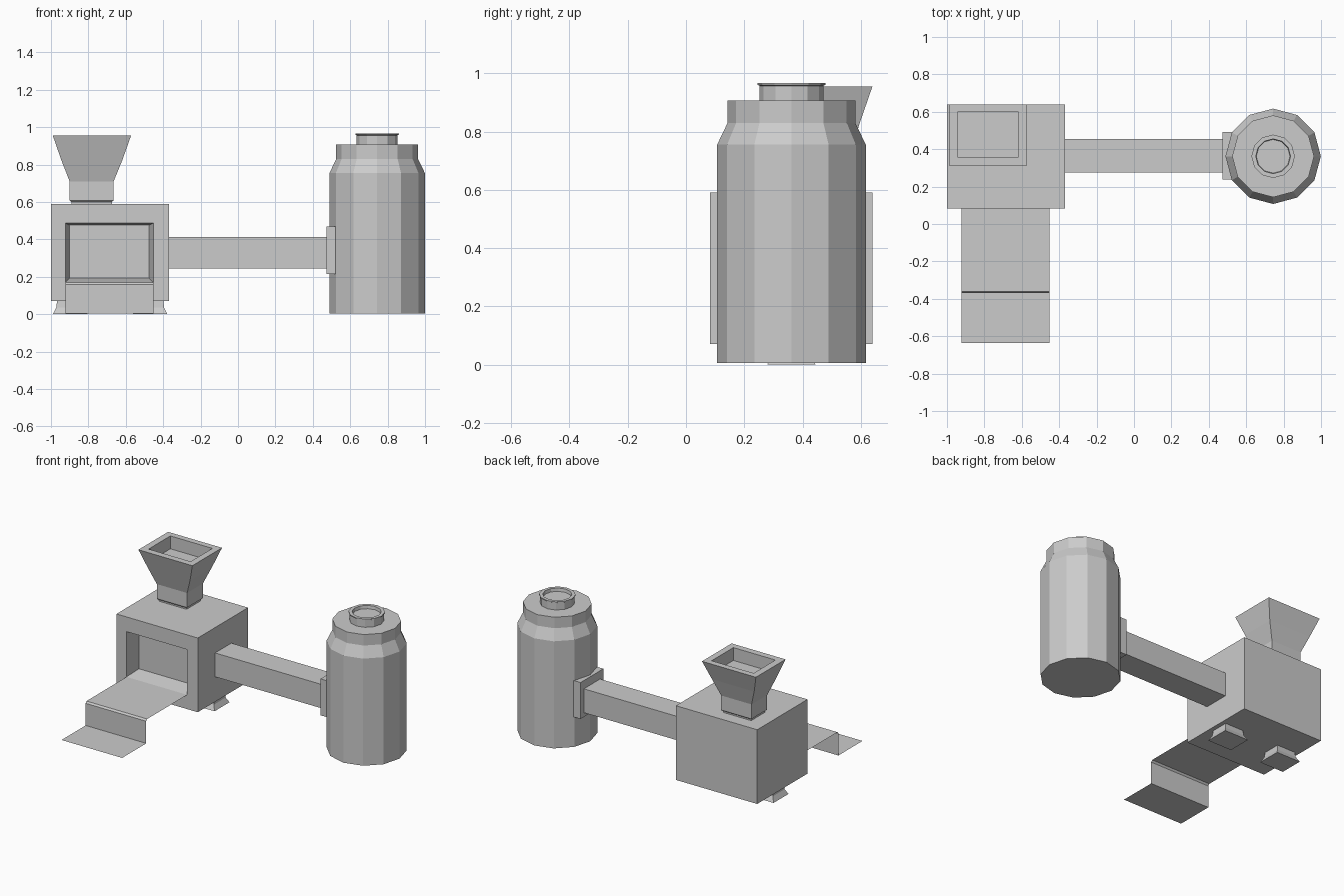
import bpy, bmesh, math

if "Cube" in bpy.data.objects:
    bpy.data.objects.remove(bpy.data.objects["Cube"])


def finish(name, bm, closed=True):
    if closed:
        bmesh.ops.recalc_face_normals(bm, faces=bm.faces)
    mesh = bpy.data.meshes.new(name)
    bm.to_mesh(mesh)
    bm.free()
    obj = bpy.data.objects.new(name, mesh)
    bpy.context.collection.objects.link(obj)
    return obj


def loft(name, rings):
    """Skin a closed solid through rings that have equal point counts."""
    bm = bmesh.new()
    loops = [[bm.verts.new(p) for p in ring] for ring in rings]
    n = len(loops[0])
    for a, b in zip(loops, loops[1:]):
        for i in range(n):
            j = (i + 1) % n
            bm.faces.new((a[i], a[j], b[j], b[i]))
    bm.faces.new(loops[0])
    bm.faces.new(loops[-1])
    return finish(name, bm)


def rect_z(x0, x1, y0, y1, z):
    return [(x0, y0, z), (x1, y0, z), (x1, y1, z), (x0, y1, z)]


def rect_y(x0, x1, z0, z1, y):
    return [(x0, y, z0), (x1, y, z0), (x1, y, z1), (x0, y, z1)]


def circle(r, z, cx=0.744, cy=0.362, n=12):
    return [(cx + r * math.cos(i * math.tau / n),
             cy + r * math.sin(i * math.tau / n), z) for i in range(n)]


# Machine housing with the tapered front opening
loft("housing", [
    rect_y(-1, -0.37, 0.07, 0.59, 0.64),
    rect_y(-1, -0.37, 0.07, 0.59, 0.083),
    rect_y(-0.922, -0.452, 0.17, 0.487, 0.083),
    rect_y(-0.90, -0.476, 0.193, 0.476, 0.188),
])

# Hopper: neck, flared funnel and shallow pit
loft("hopper", [
    rect_z(-0.89, -0.675, 0.395, 0.55, 0.588),
    rect_z(-0.89, -0.675, 0.395, 0.55, 0.6),
    rect_z(-0.90, -0.665, 0.387, 0.56, 0.608),
    rect_z(-0.90, -0.665, 0.387, 0.56, 0.71),
    rect_z(-0.856, -0.708, 0.42, 0.53, 0.71),
][:4] + [
    rect_z(-0.945, -0.618, 0.352, 0.595, 0.825),
    rect_z(-0.99, -0.572, 0.312, 0.64, 0.955),
    rect_z(-0.943, -0.617, 0.357, 0.598, 0.955),
    rect_z(-0.943, -0.617, 0.357, 0.598, 0.865),
])

# Flared feet
for side, cx in (("left", -0.897), ("right", -0.47)):
    loft("foot_" + side, [
        rect_z(cx - w, cx + w, 0.362 - d, 0.362 + d, z)
        for w, d, z in ((0.093, 0.083, 0), (0.075, 0.065, 0.035), (0.07, 0.06, 0.075))
    ])

# Thin stepped delivery chute
bm = bmesh.new()
profile = [(0.083, 0.17), (-0.36, 0.17), (-0.37, 0.158), (-0.37, 0.003), (-0.637, 0.003)]
rows = [[bm.verts.new((x, y, z)) for x in (-0.922, -0.452)] for y, z in profile]
for a, b in zip(rows, rows[1:]):
    bm.faces.new((a[0], b[0], b[1], a[1]))
finish("chute", bm, closed=False)

# Connecting duct and its flange on the tank
loft("duct", [rect_z(-0.38, 0.49, 0.275, 0.455, z) for z in (0.245, 0.412)])
loft("duct_flange", [rect_z(0.473, 0.535, 0.238, 0.492, z) for z in (0.215, 0.47)])

# Tank: body, shoulder, cap collar with lip and recessed top
loft("tank", [circle(r, z) for r, z in (
    (0.255, 0.005), (0.255, 0.755), (0.219, 0.83), (0.219, 0.907))])
loft("tank_cap", [circle(r, z) for r, z in (
    (0.11, 0.9), (0.11, 0.957), (0.116, 0.96), (0.116, 0.967),
    (0.093, 0.967), (0.09, 0.945))])
